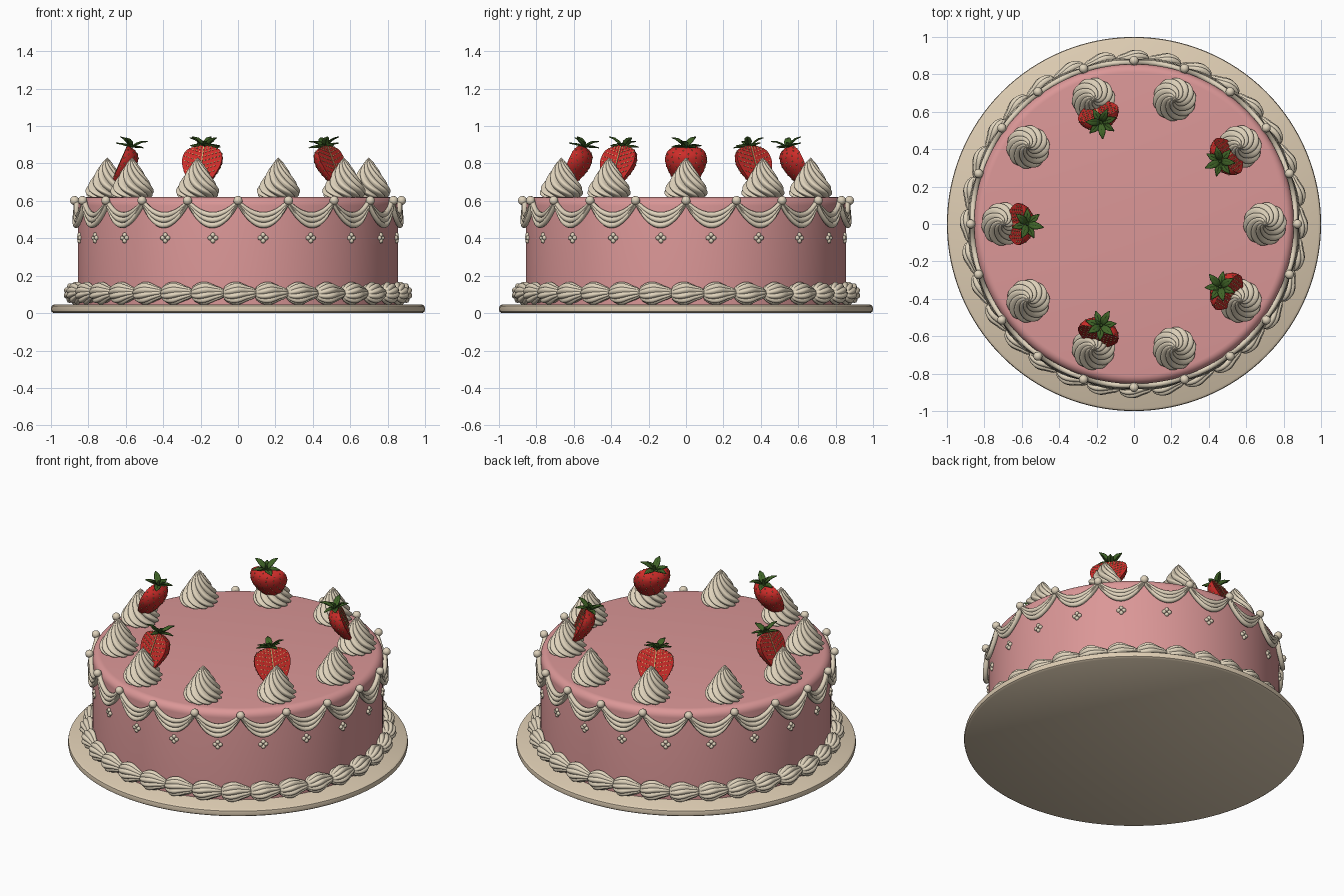
import bpy, bmesh
from math import sin, cos, pi, radians
from mathutils import Matrix, Vector

if "Cube" in bpy.data.objects:
    bpy.data.objects.remove(bpy.data.objects["Cube"])


def material(name, r, g, b):
    m = bpy.data.materials.new(name)
    m.use_nodes = True
    m.diffuse_color = (r, g, b, 1)
    m.node_tree.nodes["Principled BSDF"].inputs["Base Color"].default_value = (r, g, b, 1)
    m.node_tree.nodes["Principled BSDF"].inputs["Roughness"].default_value = 0.6
    return m


PINK = material("pink icing", 0.71, 0.31, 0.31)
CREAM = material("cream piping", 0.74, 0.65, 0.50)
BOARD = material("beige board", 0.73, 0.61, 0.45)
RED = material("strawberry red", 0.61, 0.025, 0.022)
GREEN = material("leaf green", 0.05, 0.125, 0.02)
SEED = material("pale seed", 0.68, 0.47, 0.19)


def finish(name, bm, mat, angle=40):
    """Turn a bmesh into a smooth shaded object."""
    bmesh.ops.remove_doubles(bm, verts=bm.verts, dist=0.00005)
    bmesh.ops.recalc_face_normals(bm, faces=bm.faces)
    me = bpy.data.meshes.new(name)
    bm.to_mesh(me)
    bm.free()
    me.materials.append(mat)
    ob = bpy.data.objects.new(name, me)
    bpy.context.collection.objects.link(ob)
    bpy.ops.object.select_all(action='DESELECT')
    ob.select_set(True)
    bpy.context.view_layer.objects.active = ob
    bpy.ops.object.shade_smooth_by_angle(angle=radians(angle))
    return ob


def copies(ob, matrices):
    """Place the object and linked copies of it at each matrix."""
    ob.matrix_world = matrices[0]
    for m in matrices[1:]:
        c = ob.copy()
        bpy.context.collection.objects.link(c)
        c.matrix_world = m


def around(radius, z, angle):
    """Frame on the cake: local y points outward, local x along the rim."""
    return Matrix.Rotation(angle - pi / 2, 4, 'Z') @ Matrix.Translation((0, radius, z))


def spline(pts, steps=4):
    """Catmull-Rom curve through a profile."""
    p = [Vector(q) for q in [pts[0], *pts, pts[-1]]]
    out = []
    for a, b, c, d in zip(p, p[1:], p[2:], p[3:]):
        for i in range(steps):
            t = i / steps
            out.append((2 * b + (c - a) * t + (2 * a - 5 * b + 4 * c - d) * t * t
                        + (3 * b - a - 3 * c + d) * t ** 3) / 2)
    return out + [p[-1]]


def skin(rings, wrap=False):
    """Bridge closed rings of points into a surface."""
    bm = bmesh.new()
    vs = [[bm.verts.new(p) for p in ring] for ring in rings]
    pairs = list(zip(vs, vs[1:])) + ([(vs[-1], vs[0])] if wrap else [])
    for a, b in pairs:
        for i in range(len(a)):
            j = (i + 1) % len(a)
            bm.faces.new((a[i], a[j], b[j], b[i]))
    return bm


def lathe(profile, sides, ridges=0, groove=0.0, twist=0.0):
    """Spin a profile, with optional twisted piping ridges."""
    rings = []
    for k, (r, z) in enumerate(profile):
        turn = twist * k / len(profile)
        ring = []
        for i in range(sides):
            a = 2 * pi * i / sides
            s = r * (1 - groove + groove * abs(sin(ridges * a / 2)))
            ring.append((s * cos(a - turn), s * sin(a - turn), z))
        rings.append(ring)
    return skin(rings)


# Board and cake body
finish("cake_board", lathe([(0, 0), (0.985, 0), (0.997, 0.008), (1, 0.022), (0.997, 0.038),
                            (0.985, 0.046), (0, 0.046)], 128), BOARD)
corner = [(0.81 + 0.045 * cos(i * pi / 12), 0.575 + 0.045 * sin(i * pi / 12)) for i in range(7)]
finish("cake_body", lathe([(0, 0.04), (0.855, 0.04), *corner, (0, 0.62)], 128), PINK)

# Piped swirls on top
swirl = spline([(0, 0), (0.09, 0), (0.116, 0.025), (0.108, 0.06), (0.08, 0.105),
                (0.052, 0.15), (0.024, 0.19), (0, 0.215)])
copies(finish("cream_swirl", lathe(swirl, 80, 10, 0.2, radians(210)), CREAM, 50),
       [around(0.7, 0.617, i * pi / 5) for i in range(10)])

# Shell border at the foot
shell = spline([(0, -0.082), (0.036, -0.072), (0.058, -0.035), (0.06, 0.005),
                (0.042, 0.05), (0.028, 0.085), (0, 0.115)], 3)
copies(finish("shell_border", lathe(shell, 60, 10, 0.17, radians(50)), CREAM, 50),
       [around(0.872, 0.106, i * pi / 16 - pi / 2) @ Matrix.Rotation(-pi / 2, 4, 'Y')
        for i in range(32)])

# Draped swags, three strands each
SWAGS, STEPS = 20, 12
for k in range(3):
    rings = []
    for i in range(SWAGS * STEPS):
        a = 2 * pi * i / (SWAGS * STEPS) - pi / 2
        u = (i % STEPS) / STEPS
        sag = 4 * u * (1 - u)
        z = 0.597 - 0.006 * k - (0.072 + 0.022 * k) * sag
        r = 0.862 + (0.004 + 0.005 * k) * sag
        rings.append([((r + 0.015 * cos(t)) * cos(a), (r + 0.015 * cos(t)) * sin(a),
                       z + 0.015 * sin(t)) for t in [j * pi / 4 for j in range(8)]])
    finish("swag_strand", skin(rings, True), CREAM, 60)

# Pearls between swags and dot flowers below them
bm = bmesh.new()
for i in range(SWAGS):
    a = 2 * pi * i / SWAGS
    bmesh.ops.create_icosphere(bm, subdivisions=3, radius=0.024, matrix=around(0.874, 0.602, a))
finish("swag_pearls", bm, CREAM)
bm = bmesh.new()
for i in range(SWAGS):
    frame = around(0.857, 0.402, 2 * pi * (i + 0.5) / SWAGS)
    for dx, dz in ((1, 0), (-1, 0), (0, 1), (0, -1)):
        offset = Matrix.Translation((0.016 * dx, 0, 0.016 * dz))
        bmesh.ops.create_icosphere(bm, subdivisions=2, radius=0.013, matrix=frame @ offset)
finish("dot_flowers", bm, CREAM)

# Halved strawberries: cut face outward, leaning on every other swirl
berries = [around(0.69, 0.672, i * 2 * pi / 5 + pi) @ Matrix.Rotation(radians(24), 4, 'X')
           for i in range(5)]
outline = spline([(0, 0), (0.036, 0.014), (0.074, 0.06), (0.101, 0.115),
                  (0.112, 0.165), (0.097, 0.215), (0.05, 0.24), (0, 0.245)])
BULGE = 0.78
half = [[(w * cos(a), -BULGE * w * sin(a), z) for a in [i * pi / 20 for i in range(21)]]
        for w, z in outline]
copies(finish("strawberry_half", skin(half), RED), berries)

# Seeds on the round side, rib and slanted flecks on the cut face
bm = bmesh.new()
for k, (w, z) in enumerate(outline[5:-4:2]):
    count = max(3, round(w * 70))
    for i in range(count):
        a = pi * (i + (0.3 if k % 2 else 0.7)) / count
        place = Matrix.Translation((w * cos(a), -BULGE * w * sin(a), z))
        bmesh.ops.create_icosphere(bm, subdivisions=1, radius=0.0035,
                                   matrix=place @ Matrix.Diagonal((1, 1, 1.5, 1)))
bmesh.ops.create_cube(bm, size=1, matrix=Matrix.Translation((0, 0.001, 0.125))
                      @ Matrix.Diagonal((0.006, 0.004, 0.23, 1)))
for w, z in outline[6:-3:2]:
    for side in (-1, 1):
        x = 0.018
        while x < w - 0.008:
            place = Matrix.Translation((side * x, 0.001, z + 0.3 * x - 0.012))
            bmesh.ops.create_cube(bm, size=1, matrix=place
                                  @ Matrix.Rotation(-side * 0.5, 4, 'Y')
                                  @ Matrix.Diagonal((0.010, 0.004, 0.004, 1)))
            x += 0.019
copies(finish("strawberry_seeds", bm, SEED), berries)

# Leafy caps: folded pointed leaves, alternately raised and spread
bm = bmesh.new()
for i in range(7):
    rise = 0.045 if i % 2 else 0.008
    turn = Matrix.Rotation(2 * pi * i / 7, 4, 'Z')
    rows = []
    for d, w, z in ((0, 0.008, 0), (0.03, 0.02, 0.45), (0.055, 0.015, 0.8), (0.084, 0.001, 1)):
        rows.append([bm.verts.new(turn @ Vector((d, s * w, z * rise + abs(s) * w * 0.4)))
                     for s in (-1, 0, 1)])
    for a, b in zip(rows, rows[1:]):
        for j in range(2):
            bm.faces.new((a[j], a[j + 1], b[j + 1], b[j]))
bmesh.ops.create_cone(bm, cap_ends=True, segments=8, radius1=0.012, radius2=0.006, depth=0.03,
                      matrix=Matrix.Translation((0, 0, 0.012)))
cap = finish("strawberry_leaves", bm, GREEN, 20)
solid = cap.modifiers.new("thickness", 'SOLIDIFY')
solid.thickness = 0.004
copies(cap, [m @ Matrix.Translation((0, -0.02, 0.246)) @ Matrix.Rotation(radians(-14), 4, 'X')
             for m in berries])
